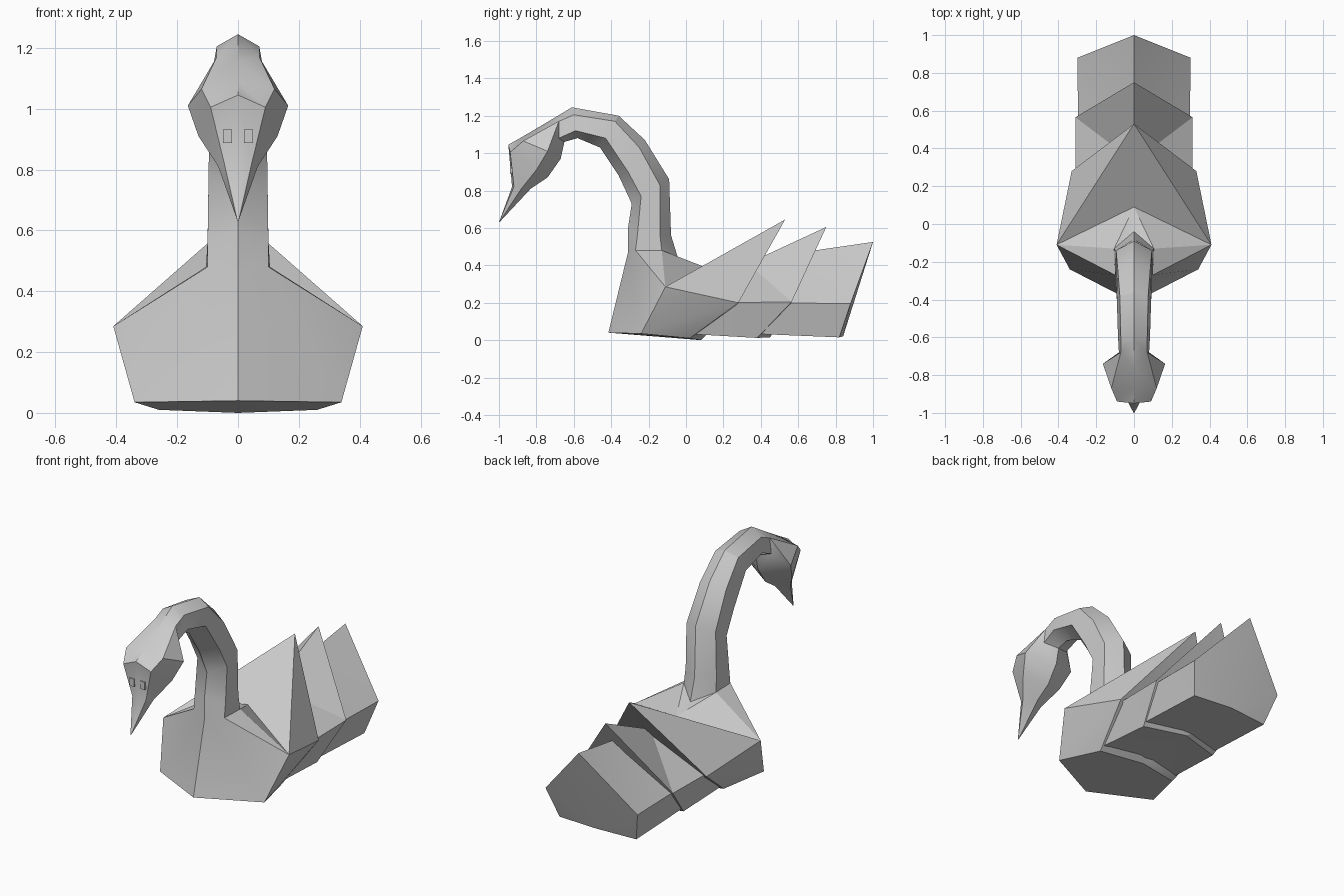
import bpy, bmesh, math

if "Cube" in bpy.data.objects:
    bpy.data.objects.remove(bpy.data.objects["Cube"])


def loft(name, rings, angle=30):
    """Skin half-rings (spine, upper side, lower side, keel), mirror across x."""
    bm = bmesh.new()
    loops = [[bm.verts.new(p) for p in ring] for ring in rings]
    for a, b in zip(loops, loops[1:]):
        for i in range(3):
            bm.faces.new((a[i], a[i + 1], b[i + 1]))
            bm.faces.new((a[i], b[i + 1], b[i]))
    bm.faces.new(loops[0][::-1])
    bm.faces.new(loops[-1])
    bmesh.ops.triangulate(bm, faces=[f for f in bm.faces if len(f.verts) > 3])
    bmesh.ops.mirror(bm, geom=bm.verts[:] + bm.edges[:] + bm.faces[:],
                     axis='X', merge_dist=0.0005)
    # drop the hidden centre seams and collapsed tip faces
    bmesh.ops.remove_doubles(bm, verts=bm.verts[:], dist=0.0005)
    bmesh.ops.dissolve_degenerate(bm, edges=bm.edges[:], dist=0.0005)
    bmesh.ops.recalc_face_normals(bm, faces=bm.faces[:])
    mesh = bpy.data.meshes.new(name)
    bm.to_mesh(mesh)
    bm.free()
    ob = bpy.data.objects.new(name, mesh)
    bpy.context.collection.objects.link(ob)
    bpy.ops.object.select_all(action='DESELECT')
    ob.select_set(True)
    bpy.context.view_layer.objects.active = ob
    bpy.ops.object.shade_smooth_by_angle(angle=math.radians(angle))
    return ob


def ring(top, upper, lower, keel):
    return [(0, *top), upper, lower, (0, *keel)]


# Front body, neck, head and beak as one continuous skin
loft("body_neck_and_head", [
    ring((.53, .645), (.33, .28, .20), (.26, .02, .01), (.08, 0)),
    ring((.09, .395), (.41, -.11, .285), (.34, -.24, .035), (-.415, .04)),
    ring((-.04, .43), (.105, -.13, .48), (.10, -.27, .48), (-.31, .47)),
    ring((-.08, .56), (.10, -.14, .57), (.10, -.26, .56), (-.31, .60)),
    ring((-.09, .86), (.095, -.14, .83), (.097, -.24, .77), (-.29, .73)),
    ring((-.22, 1.07), (.085, -.25, 1.03), (.095, -.31, .90), (-.36, .88)),
    ring((-.36, 1.20), (.075, -.38, 1.17), (.09, -.43, 1.08), (-.46, 1.03)),
    ring((-.61, 1.245), (.07, -.60, 1.205), (.085, -.59, 1.12), (-.58, 1.08)),
    ring((-.76, 1.155), (.07, -.68, 1.17), (.08, -.68, 1.08), (-.65, 1.06)),
    ring((-.87, 1.09), (.12, -.87, 1.065), (.165, -.74, 1.01), (-.67, .97)),
    ring((-.95, 1.045), (.09, -.94, 1.005), (.13, -.80, .91), (-.74, .87)),
    ring((-.93, .82), (.045, -.92, .82), (.065, -.88, .81), (-.83, .81)),
    ring((-1, .63), (.002, -.999, .632), (.002, -.998, .632), (-.997, .631)),
])

# Middle and rear feather segments, each tucked into the one before
loft("middle_segment", [
    ring((.33, .41), (.31, .22, .20), (.26, -.02, .035), (.04, .03)),
    ring((.75, .605), (.31, .565, .205), (.25, .38, .012), (.45, .015)),
], 20)
loft("rear_segment", [
    ring((.60, .467), (.295, .48, .20), (.25, .34, .035), (.40, .035)),
    ring((1.0, .525), (.30, .88, .195), (.25, .82, .015), (.84, .02)),
], 20)

# Small flush eyes on the face
for side in (-1, 1):
    bpy.ops.mesh.primitive_cube_add(size=1, location=(side * .035, -.935, .91))
    eye = bpy.context.object
    eye.name = "eye_left" if side < 0 else "eye_right"
    eye.scale = (.03, .012, .045)
